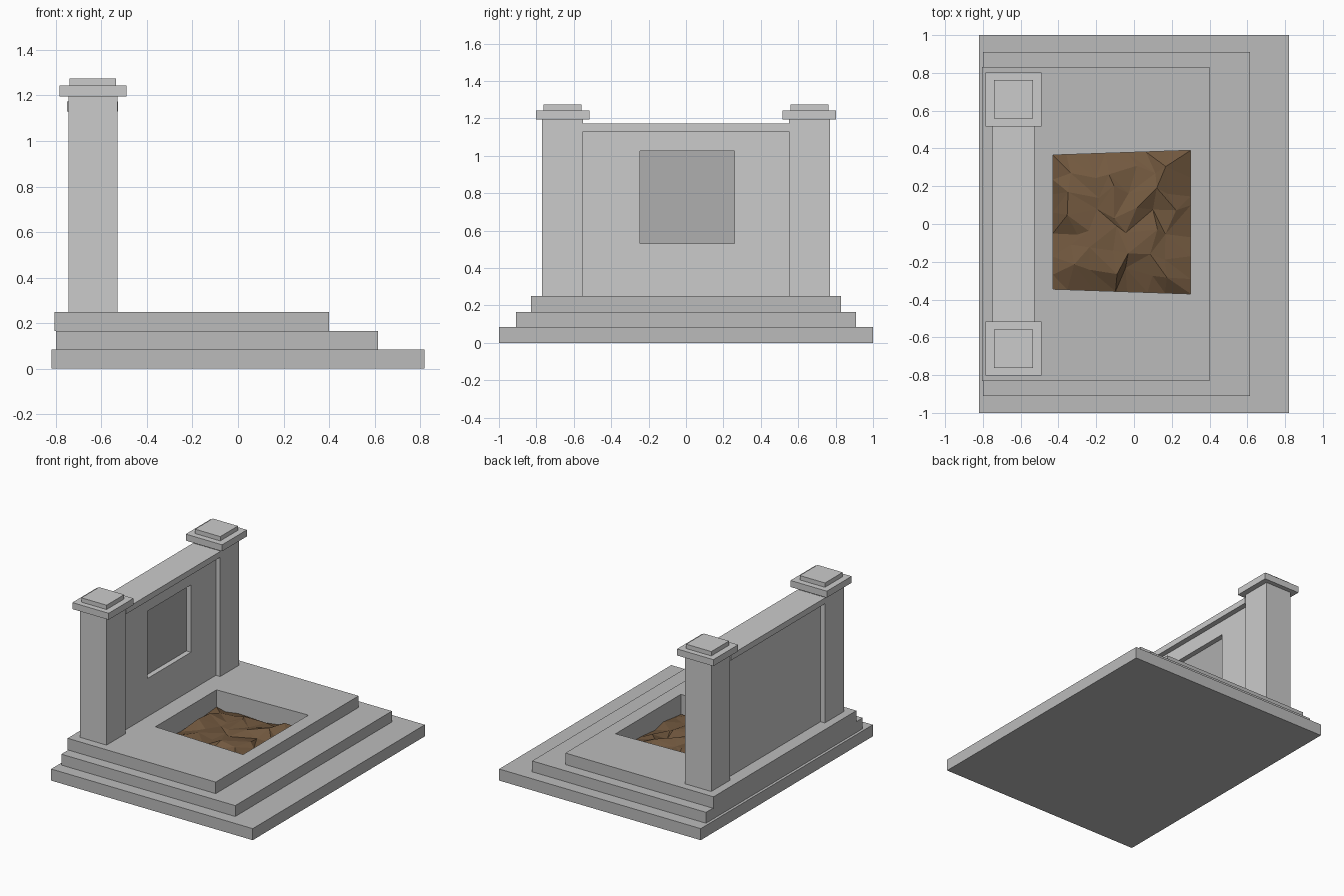
import bpy, bmesh, random
from mathutils import Vector

if "Cube" in bpy.data.objects:
    bpy.data.objects.remove(bpy.data.objects["Cube"])

random.seed(7)


def material(name, rgb):
    m = bpy.data.materials.new(name)
    m.diffuse_color = (*rgb, 1)
    m.use_nodes = True
    m.node_tree.nodes["Principled BSDF"].inputs["Base Color"].default_value = m.diffuse_color
    return m


DARK = material("dark_stone", (0.50, 0.50, 0.50))
PANEL = material("panel_stone", (0.43, 0.43, 0.43))
EARTH = material("earth", (0.17, 0.10, 0.05))


def make(name, bm, mat=None):
    bmesh.ops.recalc_face_normals(bm, faces=bm.faces)
    me = bpy.data.meshes.new(name)
    bm.to_mesh(me)
    bm.free()
    ob = bpy.data.objects.new(name, me)
    bpy.context.collection.objects.link(ob)
    if mat:
        me.materials.append(mat)
    return ob


def box(name, x, y, z, mat=None):
    bm = bmesh.new()
    bmesh.ops.create_cube(bm, size=1)
    for v in bm.verts:
        v.co = [(a + b) / 2 + c * (b - a) for c, (a, b) in zip(v.co, (x, y, z))]
    return make(name, bm, mat)


def frame(name, outer, inner, lo, hi, place, mat=None):
    """Four-sided ring with a hole; place maps (u, v, depth) to a point."""
    bm = bmesh.new()
    rings = [[bm.verts.new(place(u, v, d)) for u, v in loop]
             for loop, d in ((outer, lo), (outer, hi), (inner, hi), (inner, lo))]
    for k in range(4):
        a, b = rings[k], rings[(k + 1) % 4]
        for i in range(4):
            j = (i + 1) % 4
            bm.faces.new((a[i], a[j], b[j], b[i]))
    return make(name, bm, mat)


def rect(u0, u1, v0, v1):
    return [(u0, v0), (u1, v0), (u1, v1), (u0, v1)]


# Stepped plinth, the upper two steps open around the pit
pit = [(-0.43, -0.345), (0.30, -0.37), (0.30, 0.39), (-0.43, 0.365)]
flat = lambda u, v, d: (u, v, d)
box("bottom_step", (-0.82, 0.82), (-1, 1), (0, 0.085), DARK)
frame("middle_step", rect(-0.80, 0.615, -0.91, 0.91), pit, 0.085, 0.165, flat, DARK)
frame("top_step", rect(-0.805, 0.40, -0.83, 0.83), pit, 0.165, 0.25, flat, DARK)

# Lumpy earth filling the pit, lower at its rim
N = 7
bm = bmesh.new()
grid = []
for i in range(N + 1):
    row = []
    for j in range(N + 1):
        rim = i in (0, N) or j in (0, N)
        s, t = i / N, j / N
        if 0 < i < N:
            s += random.uniform(-0.05, 0.05)
        if 0 < j < N:
            t += random.uniform(-0.05, 0.05)
        c = [Vector(p) for p in pit]
        p = c[0].lerp(c[1], s).lerp(c[3].lerp(c[2], s), t)
        z = random.uniform(0.10, 0.13) if rim else random.uniform(0.14, 0.19)
        row.append(bm.verts.new((p.x, p.y, z)))
    grid.append(row)
for i in range(N):
    for j in range(N):
        a, b, c, d = grid[i][j], grid[i + 1][j], grid[i + 1][j + 1], grid[i][j + 1]
        tris = ((a, b, c), (a, c, d)) if random.random() < 0.5 else ((a, b, d), (b, c, d))
        for f in tris:
            bm.faces.new(f)
make("earth_fill", bm, EARTH)

# Pillars with two-tier caps
for side, s in (("left", -1), ("right", 1)):
    span = lambda a, b: tuple(sorted((s * a, s * b)))
    box(side + "_pillar", (-0.745, -0.53), span(0.55, 0.77), (0.25, 1.20))
    box(side + "_cap", (-0.785, -0.49), span(0.515, 0.803), (1.195, 1.243))
    box(side + "_cap_top", (-0.74, -0.535), span(0.558, 0.763), (1.243, 1.275))

# Headstone wall, its coping and the sunken plaque
side_on = lambda u, v, d: (d, u, v)
frame("wall_front", rect(-0.55, 0.55, 0.25, 1.13), rect(-0.245, 0.26, 0.53, 1.025),
      -0.605, -0.565, side_on)
box("wall_back", (-0.71, -0.605), (-0.55, 0.55), (0.25, 1.13))
box("plaque", (-0.606, -0.602), (-0.245, 0.26), (0.53, 1.025), PANEL)
box("coping", (-0.75, -0.526), (-0.55, 0.55), (1.13, 1.173))
